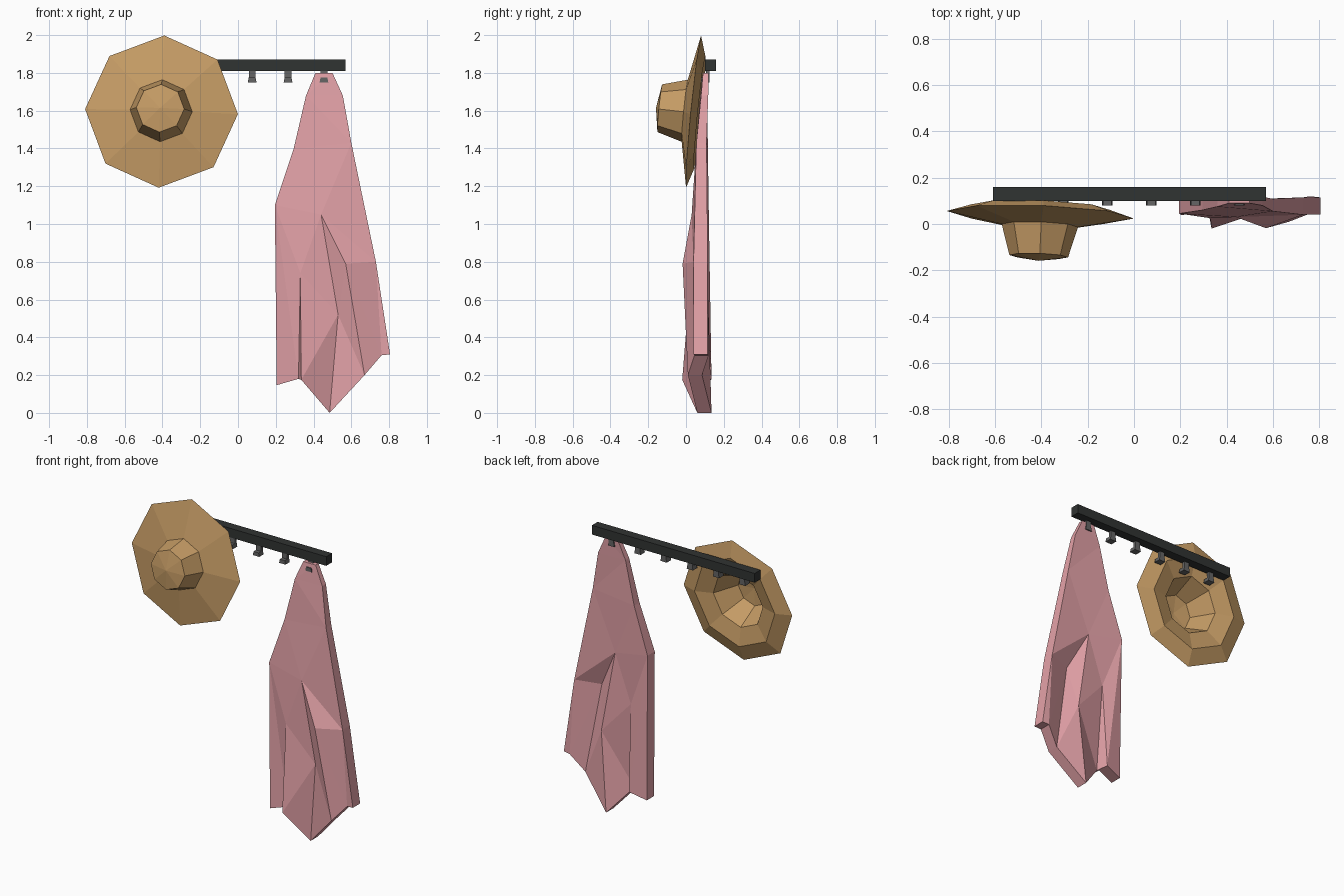
import bpy, bmesh, math
from mathutils import Vector
from mathutils.geometry import delaunay_2d_cdt

if "Cube" in bpy.data.objects:
    bpy.data.objects.remove(bpy.data.objects["Cube"])


def material(name, rgb):
    m = bpy.data.materials.new(name)
    m.diffuse_color = (*rgb, 1)
    m.use_nodes = True
    m.node_tree.nodes["Principled BSDF"].inputs["Base Color"].default_value = m.diffuse_color
    return m


def add_object(name, verts, faces, mat):
    me = bpy.data.meshes.new(name)
    me.from_pydata([tuple(v) for v in verts], [], faces)
    bm = bmesh.new()
    bm.from_mesh(me)
    bmesh.ops.recalc_face_normals(bm, faces=bm.faces)
    bm.to_mesh(me)
    bm.free()
    me.materials.append(mat)
    ob = bpy.data.objects.new(name, me)
    bpy.context.collection.objects.link(ob)
    return ob


def block(x, y0, y1, z0, z1, w_bot, w_top):
    """Box centred on x whose top and bottom widths may differ."""
    v = [(x + s * w / 2, y, z) for z, w in ((z0, w_bot), (z1, w_top))
         for s, y in ((-1, y0), (1, y0), (1, y1), (-1, y1))]
    f = [(0, 1, 2, 3), (4, 5, 6, 7)]
    f += [(i, (i + 1) % 4, (i + 1) % 4 + 4, i + 4) for i in range(4)]
    return v, f


dark = material("dark_bar", (0.03, 0.033, 0.032))
grey = material("hook_metal", (0.13, 0.13, 0.13))
straw = material("straw", (0.56, 0.33, 0.13))
pink = material("pink_cloth", (0.77, 0.36, 0.39))

# Wall bar
add_object("rack_bar", *block(-0.02, 0.10, 0.16, 1.81, 1.87, 1.18, 1.18), dark)

# Six hooks: a post and a forward foot
for i in range(6):
    x = -0.495 + 0.19 * i
    v, f = block(x, 0.105, 0.125, 1.77, 1.815, 0.036, 0.036)
    v2, f2 = block(x, 0.08, 0.125, 1.75, 1.775, 0.046, 0.036)
    f += [tuple(k + len(v) for k in q) for q in f2]
    add_object(f"hook_{i + 1}", v + v2, f, grey)

# Hat: eight-sided lathe, tilted back, hollow behind
axis = Vector((-0.037, -1, 0.1)).normalized()
u = Vector((1, 0, 0))
u = (u - axis * u.dot(axis)).normalized()
w = axis.cross(u)
centre = Vector((-0.405, 0.04, 1.595))
profile = [(0.127, 0.18), (0.165, 0.047), (0.405, 0.0),
           (0.30, -0.033), (0.185, 0.0), (0.112, 0.15)]
N = 8
verts, faces = [], []
for r, h in profile:
    for k in range(N):
        a = math.tau * k / N - math.radians(2.1)
        verts.append(centre + u * (r * math.cos(a)) + w * (r * math.sin(a)) + axis * h)
for j in range(len(profile) - 1):
    for k in range(N):
        k2 = (k + 1) % N
        faces.append((j * N + k, j * N + k2, (j + 1) * N + k2, (j + 1) * N + k))
for ring, h in ((0, 0.20), (len(profile) - 1, 0.165)):
    verts.append(centre + axis * h)
    faces += [(ring * N + k, ring * N + (k + 1) % N, len(verts) - 1) for k in range(N)]
add_object("straw_hat", verts, faces, straw)

# Cloth: outline (counter-clockwise from the front) and inner fold points, x y z
outline = [(0.41, 0.09, 1.80), (0.36, 0.075, 1.68), (0.295, 0.06, 1.40),
           (0.195, 0.045, 1.10), (0.205, 0.038, 0.147), (0.32, 0.06, 0.18),
           (0.335, -0.02, 0.175), (0.485, 0.06, 0.0), (0.67, 0.01, 0.20),
           (0.76, 0.045, 0.305), (0.805, 0.04, 0.31), (0.73, 0.04, 0.80),
           (0.60, 0.055, 1.43), (0.555, 0.08, 1.68), (0.50, 0.09, 1.80)]
folds = [(0.44, 0.03, 1.05), (0.57, -0.018, 0.79), (0.33, 0.025, 0.74), (0.53, 0.045, 0.52)]
pts = outline + folds
n = len(outline)
H, I, J, K = range(n, n + 4)
rim = [(i, (i + 1) % n) for i in range(n)]
creases = [(3, 5), (3, J), (J, 5), (J, 6), (H, I), (I, 8), (H, K), (K, 6), (K, 7),
           (K, 8), (I, 11), (H, J)]
_, _, tris, orig, _, _ = delaunay_2d_cdt(
    [Vector((p[0], p[2])) for p in pts], rim + creases, [], 1, 1e-5)
tris = [tuple(orig[i][0] for i in t) for t in tris]


def thickness(z):
    return 0.075 if z < 1.1 else 0.075 - 0.045 * (z - 1.1) / 0.7


back = [(x, y + thickness(z), z) for x, y, z in pts]
m = len(pts)
faces = tris + [tuple(i + m for i in reversed(t)) for t in tris]
faces += [(b, a, a + m, b + m) for a, b in rim]
add_object("hanging_cloth", pts + back, faces, pink)
